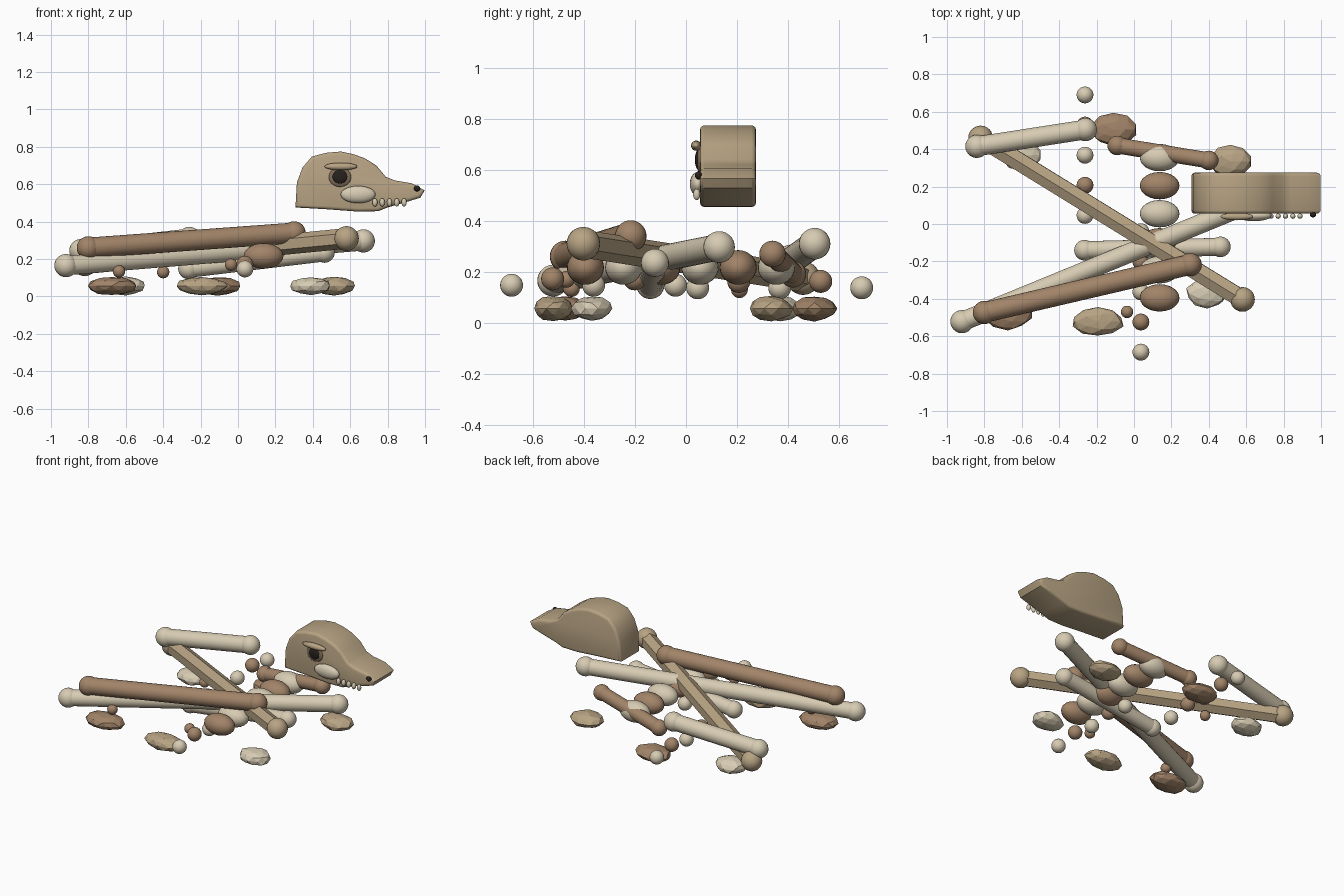
import bpy, bmesh, math, random
from mathutils import Vector

if "Cube" in bpy.data.objects:
    bpy.data.objects.remove(bpy.data.objects["Cube"])

random.seed(4)

def mat(name, c):
    m = bpy.data.materials.new(name)
    m.diffuse_color = (*c, 1)
    m.use_nodes = True
    m.node_tree.nodes["Principled BSDF"].inputs["Base Color"].default_value = m.diffuse_color
    return m

PALE = mat("pale_bone", (0.68, 0.60, 0.45))
TAN = mat("tan_bone", (0.48, 0.37, 0.23))
BROWN = mat("brown_bone", (0.36, 0.23, 0.14))
RIM = mat("socket_rim", (0.22, 0.16, 0.10))
DARK = mat("dark", (0.02, 0.015, 0.012))

def finish(name, bm, material, angle=None):
    bmesh.ops.recalc_face_normals(bm, faces=bm.faces)
    me = bpy.data.meshes.new(name)
    bm.to_mesh(me)
    bm.free()
    ob = bpy.data.objects.new(name, me)
    bpy.context.collection.objects.link(ob)
    me.materials.append(material)
    if angle:
        bpy.ops.object.select_all(action='DESELECT')
        ob.select_set(True)
        bpy.context.view_layer.objects.active = ob
        bpy.ops.object.shade_smooth_by_angle(angle=math.radians(angle))
    return ob

def ellipsoid(name, loc, half, material):
    bm = bmesh.new()
    bmesh.ops.create_uvsphere(bm, u_segments=24, v_segments=14, radius=1)
    bmesh.ops.scale(bm, vec=half, verts=bm.verts)
    bmesh.ops.translate(bm, vec=loc, verts=bm.verts)
    return finish(name, bm, material, 60)

# Long bone: shaft with a round knob on each end
def bone(name, a, b, r, knob, material, sides=24):
    a, b = Vector(a), Vector(b)
    d = b - a
    bm = bmesh.new()
    shaft = bmesh.ops.create_cone(bm, cap_ends=True, segments=sides,
                                  radius1=r, radius2=r, depth=d.length)["verts"]
    bmesh.ops.rotate(bm, cent=(0, 0, 0), verts=shaft,
                     matrix=Vector((0, 0, 1)).rotation_difference(d).to_matrix())
    bmesh.ops.translate(bm, vec=(a + b) / 2, verts=shaft)
    for p in (a, b):
        v = bmesh.ops.create_uvsphere(bm, u_segments=24, v_segments=14, radius=knob)["verts"]
        bmesh.ops.translate(bm, vec=p, verts=v)
    return finish(name, bm, material, 35)

bone("long_bone_brown", (-.80, -.473, .26), (.30, -.217, .34), .055, .062, BROWN)
bone("long_bone_pale", (-.92, -.522, .165), (.67, .13, .297), .052, .062, PALE)
bone("long_bone_tan", (-.82, .46, .175), (.58, -.403, .31), .055, .066, TAN, 6)
bone("short_bone_back", (-.84, .415, .245), (-.26, .505, .31), .053, .062, PALE)
bone("short_bone_middle", (-.265, -.14, .148), (.462, -.122, .235), .048, .055, PALE)
bone("short_bone_brown", (-.09, .42, .19), (.40, .34, .27), .043, .052, BROWN)

# Spine pieces in a row
for i in range(6):
    ellipsoid(f"vertebra_{i+1}", (.137, .355 - .15 * i, .217), (.106, .073, .068),
              BROWN if i % 2 else PALE)

# Two rows of small knuckles
for row, (x, y0, step, z) in enumerate([(-.262, .69, -.161, .137), (.037, -.685, .161, .147)]):
    for i in range(5):
        ellipsoid(f"knuckle_{row+1}_{i+1}", (x, y0 + step * i, z + .025 * (i % 2)),
                  (.045,) * 3, BROWN if i % 2 else PALE)

# Loose fragments
for i, p in enumerate([(-.037, -.47, .17), (-.636, -.45, .134), (-.40, .21, .13)]):
    ellipsoid(f"fragment_{i+1}", p, (.033,) * 3, BROWN)

# Faceted flat chips lying on the ground
chips = [(-.675, -.475, .135, .092, BROWN), (-.193, -.522, .14, .08, TAN),
         (.39, -.37, .112, .082, PALE), (.515, .335, .112, .088, TAN),
         (-.11, .505, .125, .09, BROWN), (-.60, .37, .112, .085, PALE)]
for i, (x, y, hx, hy, m) in enumerate(chips):
    bm = bmesh.new()
    bmesh.ops.create_icosphere(bm, subdivisions=2, radius=1)
    for v in bm.verts:
        v.co *= random.uniform(.92, 1.04)
        v.co = Vector((x + v.co.x * hx, y + v.co.y * hy, max(0, .056 + v.co.z * .05)))
    finish(f"chip_{i+1}", bm, m)

# Skull: side profile extruded across, rims bevelled
profile = [(.307, .476), (.315, .61), (.345, .69), (.395, .748), (.47, .768), (.55, .775),
           (.62, .76), (.68, .738), (.74, .70), (.79, .64), (.84, .62), (.93, .605),
           (.998, .567), (.975, .528), (.90, .505), (.80, .476), (.75, .456),
           (.64, .454), (.48, .466)]
bm = bmesh.new()
front = bm.faces.new([bm.verts.new((x, .055, z)) for x, z in profile])
ext = bmesh.ops.extrude_face_region(bm, geom=[front])["geom"]
back = [v for v in ext if isinstance(v, bmesh.types.BMVert)]
bmesh.ops.translate(bm, vec=(0, .22, 0), verts=back)
bm.normal_update()
if not any(len(f.verts) > 4 and abs(f.calc_center_median().y - .055) < .001 for f in bm.faces):
    bm.faces.new([v for v in bm.verts if v.co.y < .06])
rims = [e for e in bm.edges if abs(e.verts[0].co.y - e.verts[1].co.y) < .001]
bmesh.ops.recalc_face_normals(bm, faces=bm.faces)
bmesh.ops.bevel(bm, geom=rims, offset=.018, segments=3, profile=.5, affect='EDGES')
finish("skull", bm, TAN, 40)

# Face details on the front side of the skull
ellipsoid("eye_rim", (.545, .054, .638), (.06, .012, .052), RIM)
ellipsoid("eye_socket", (.545, .047, .64), (.04, .012, .037), DARK)
ellipsoid("brow", (.55, .04, .695), (.088, .02, .02), TAN)
ellipsoid("cheek", (.642, .045, .545), (.093, .03, .046), PALE)
ellipsoid("nose", (.957, .049, .578), (.017, .014, .016), DARK)
for i in range(5):
    ellipsoid(f"tooth_{i+1}", (.732 + .039 * i, .042, .503), (.014, .014, .022), PALE)
